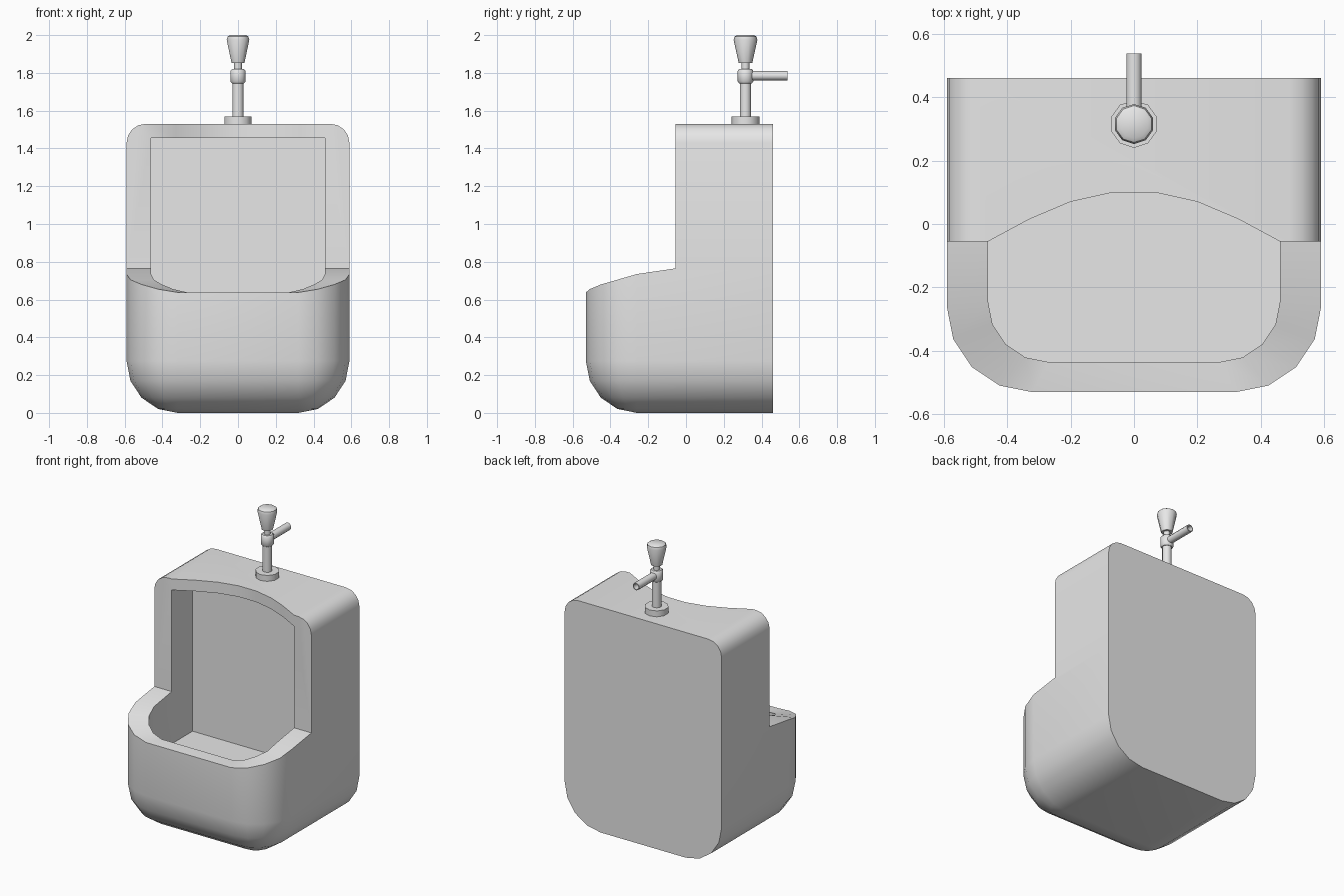
import bpy, bmesh
from math import sin, cos, pi, radians
from mathutils import Matrix, Vector

cube = bpy.data.objects.get("Cube")
if cube:
    bpy.data.objects.remove(cube, do_unlink=True)

grey = bpy.data.materials.new("plain_grey")
grey.use_nodes = True
colour = (0.8, 0.8, 0.8, 1)
grey.diffuse_color = colour
for node in grey.node_tree.nodes:
    if node.type == 'BSDF_PRINCIPLED':
        node.inputs["Base Color"].default_value = colour

HALF, SHOULDER, BACK = 0.59, -0.055, 0.46
OPENING, RECESS = 0.46, 0.17
LEDGE, TOP = 0.765, 1.53
STEPS = 4


def make(name, bm):
    bmesh.ops.recalc_face_normals(bm, faces=bm.faces)
    mesh = bpy.data.meshes.new(name)
    bm.to_mesh(mesh)
    bm.free()
    mesh.materials.append(grey)
    ob = bpy.data.objects.new(name, mesh)
    bpy.context.collection.objects.link(ob)
    return ob


def loft(rings, bm=None):
    """Closed skin through rings of equal point count, capped at both ends."""
    bm = bm or bmesh.new()
    rows = [[bm.verts.new(p) for p in ring] for ring in rings]
    n = len(rows[0])
    for a, b in zip(rows, rows[1:]):
        for i in range(n):
            j = (i + 1) % n
            bm.faces.new((a[i], a[j], b[j], b[i]))
    bm.faces.new(rows[0])
    bm.faces.new(rows[-1])
    bmesh.ops.remove_doubles(bm, verts=bm.verts, dist=0.0005)
    return bm


def smooth(ob, angle):
    bpy.ops.object.select_all(action='DESELECT')
    ob.select_set(True)
    bpy.context.view_layer.objects.active = ob
    bpy.ops.object.shade_smooth_by_angle(angle=radians(angle))


def basin_ring(cx, cy, r, back, heights):
    """Horizontal outline: straight back, two rounded front corners."""
    half = [(cx + r, back), (cx + r, SHOULDER)]
    for i in range(STEPS + 1):
        a = pi / 2 * i / STEPS
        half.append((cx + r * cos(a), cy - r * sin(a)))
    right = [(x, y, z) for (x, y), z in zip(half, heights)]
    return right + [(-x, y, z) for x, y, z in reversed(right)]


# Basin: rounded underside, sloping rim, hollow bowl
count = STEPS + 3
rings = []
for i in range(STEPS + 1):
    a = pi / 2 * (1 - i / STEPS)
    rings.append(basin_ring(0.32, -0.26, 0.27 * cos(a), BACK,
                            [0.275 * (1 - sin(a))] * count))
rim = [LEDGE, LEDGE, 0.735, 0.705, 0.68, 0.655, 0.638]
rings.append(basin_ring(0.32, -0.26, 0.27, BACK, rim))
rings.append(basin_ring(0.27, -0.245, 0.19, RECESS, rim))
rings.append(basin_ring(0.27, -0.245, 0.19, RECESS, [0.41] * count))
body = loft(rings)

# Upper housing: arch profile run front to back
R = 0.1
arch = [(HALF, LEDGE)]
for i in range(STEPS + 1):
    a = pi / 2 * i / STEPS
    arch.append((HALF - R + R * cos(a), TOP - R + R * sin(a)))
arch += [(-x, z) for x, z in reversed(arch)]
upper = make("upper_housing", loft([[(x, y, z) for x, z in arch]
                                    for y in (SHOULDER, BACK)]))

# Cutters: tall recess, and the bowed front of the top edge
recess = [(-OPENING, -0.3), (OPENING, -0.3), (OPENING, RECESS), (-OPENING, RECESS)]
bow = [(0.59, -0.2), (0.59, -0.125), (0.46, -0.055), (0.33, 0.015), (0.2, 0.07), (0.065, 0.1)]
bow += [(-x, y) for x, y in reversed(bow)]
cutters = []
for name, outline, low, high in (("recess_cutter", recess, 0.5, 1.455),
                                 ("bow_cutter", bow, 1.3, 1.7)):
    cutter = make(name, loft([[(x, y, z) for x, y in outline] for z in (low, high)]))
    cutter.hide_render = True
    mod = upper.modifiers.new(name, 'BOOLEAN')
    mod.operation = 'DIFFERENCE'
    mod.solver = 'EXACT'
    mod.object = cutter
    cutters.append(cutter)
bpy.context.view_layer.update()
carved = bpy.data.meshes.new_from_object(
    upper.evaluated_get(bpy.context.evaluated_depsgraph_get()))
for ob in cutters + [upper]:
    bpy.data.objects.remove(ob, do_unlink=True)

# Weld the housing on the basin, dropping the hidden faces between them
body.from_mesh(carved)
bpy.data.meshes.remove(carved)
hidden = [f for f in body.faces
          if all(abs(v.co.z - LEDGE) < 0.001 and v.co.y > SHOULDER - 0.001 for v in f.verts)]
bmesh.ops.delete(body, geom=hidden, context='FACES')
bmesh.ops.remove_doubles(body, verts=body.verts, dist=0.001)
bmesh.ops.dissolve_limit(body, angle_limit=radians(0.5), verts=body.verts, edges=body.edges)
smooth(make("urinal_body", body), 30)


# Flush valve: turned parts around one axis
def lathe(name, profile, matrix, sides=10):
    rings = []
    for r, h in profile:
        rings.append([matrix @ Vector((r * sin(2 * pi * i / sides),
                                       r * cos(2 * pi * i / sides), h))
                      for i in range(sides)])
    smooth(make(name, loft(rings)), 40)


stand = Matrix.Translation((0, 0.315, 0))
lathe("valve_base", [(0.075, TOP), (0.075, 1.57)], stand)
lathe("valve_pipe", [(0.03, 1.56), (0.03, 1.76)], stand)
lathe("valve_collar", [(0.034, 1.745), (0.042, 1.755), (0.042, 1.81), (0.034, 1.82)], stand)
lathe("valve_neck", [(0.021, 1.81), (0.021, 1.86)], stand)
lathe("valve_knob", [(0.036, 1.853), (0.063, 1.975), (0.058, 1.992), (0.045, 2.0)], stand)
lathe("valve_outlet", [(0.025, 0.02), (0.025, 0.222), (0.019, 0.222), (0.019, 0.12)],
      Matrix.Translation((0, 0.315, 1.785)) @ Matrix.Rotation(-pi / 2, 4, 'X'))
